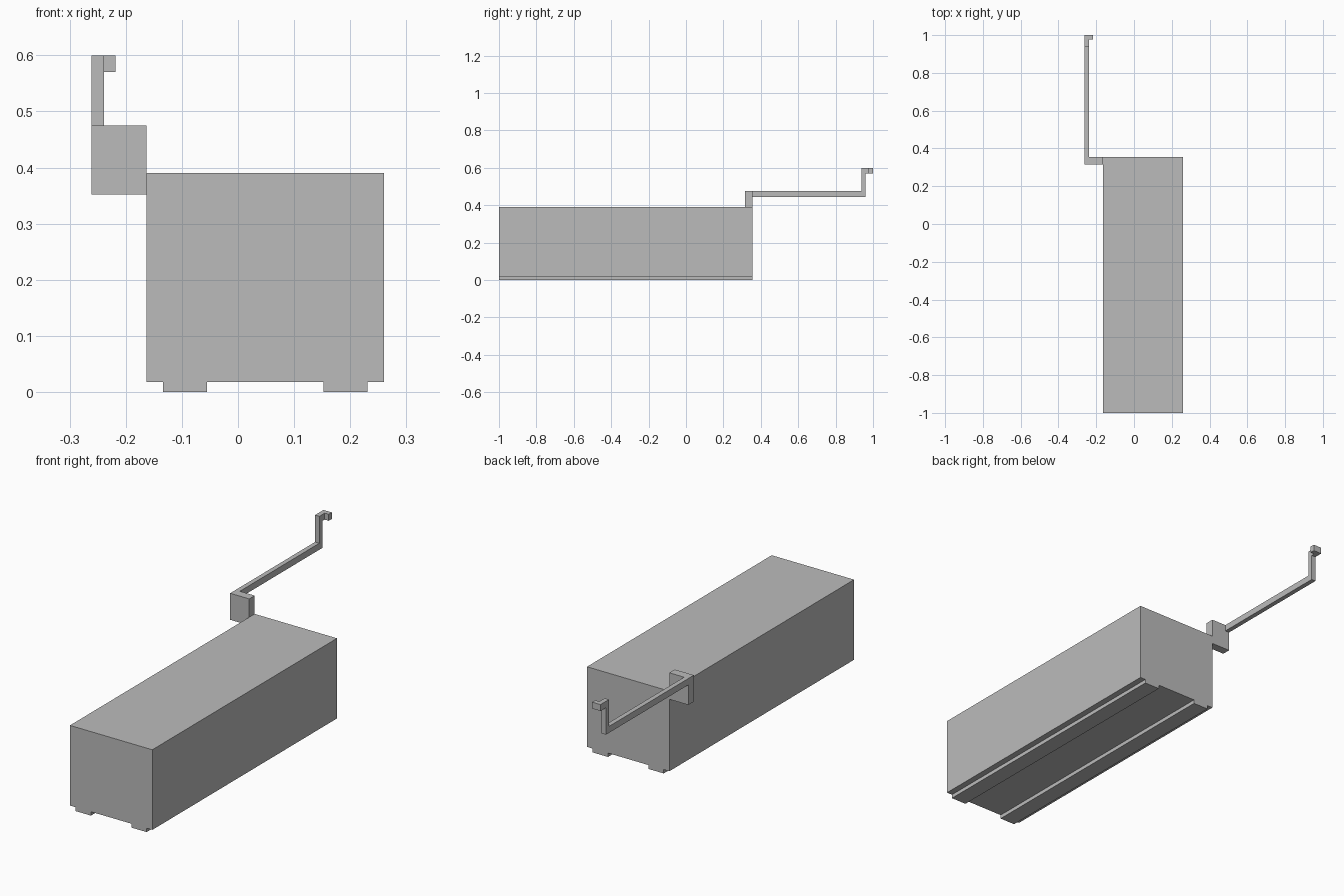
import bpy
import bmesh
from mathutils import Vector

cube = bpy.data.objects.get("Cube")
if cube:
    bpy.data.objects.remove(cube, do_unlink=True)

grey = bpy.data.materials.new("plain grey")
grey.use_nodes = True
colour = (0.5, 0.5, 0.5, 1)
grey.diffuse_color = colour
grey.node_tree.nodes["Principled BSDF"].inputs["Base Color"].default_value = colour


def extrude_profile(name, points, axis, start, end):
    """Extrude a closed 2D outline along x or y."""
    bm = bmesh.new()
    if axis == "x":
        verts = [bm.verts.new((start, a, b)) for a, b in points]
        shift = Vector((end - start, 0, 0))
    else:
        verts = [bm.verts.new((a, start, b)) for a, b in points]
        shift = Vector((0, end - start, 0))
    face = bm.faces.new(verts)
    result = bmesh.ops.extrude_face_region(bm, geom=[face], use_keep_orig=True)
    moved = [g for g in result["geom"] if isinstance(g, bmesh.types.BMVert)]
    bmesh.ops.translate(bm, verts=moved, vec=shift)
    bmesh.ops.recalc_face_normals(bm, faces=bm.faces)
    mesh = bpy.data.meshes.new(name)
    bm.to_mesh(mesh)
    bm.free()
    mesh.materials.append(grey)
    obj = bpy.data.objects.new(name, mesh)
    bpy.context.collection.objects.link(obj)
    return obj


def rectangle(a0, a1, b0, b1):
    return [(a0, b0), (a1, b0), (a1, b1), (a0, b1)]


# Long body with two runners along its underside
left, right, floor, top = -0.163, 0.26, 0.018, 0.39
outline = [(left, floor)]
for x0, x1 in ((-0.134, -0.055), (0.152, 0.231)):
    outline += [(x0, floor), (x0, 0), (x1, 0), (x1, floor)]
outline += [(right, floor), (right, top), (left, top)]
extrude_profile("body", outline, "y", -1.0, 0.355)

# Bracket on the rear right corner
extrude_profile("bracket", rectangle(-0.261, left, 0.352, 0.475), "y", 0.315, 0.355)

# Bent arm: long bar, upright and short top bar
arm = [(0.355, 0.445), (0.96, 0.445), (0.96, 0.57), (1.0, 0.57),
       (1.0, 0.6), (0.938, 0.6), (0.938, 0.475), (0.355, 0.475)]
extrude_profile("arm", arm, "x", -0.261, -0.239)

# Small hook turned inward at the arm tip
extrude_profile("hook", rectangle(0.977, 1.0, 0.57, 0.6), "x", -0.239, -0.218)
